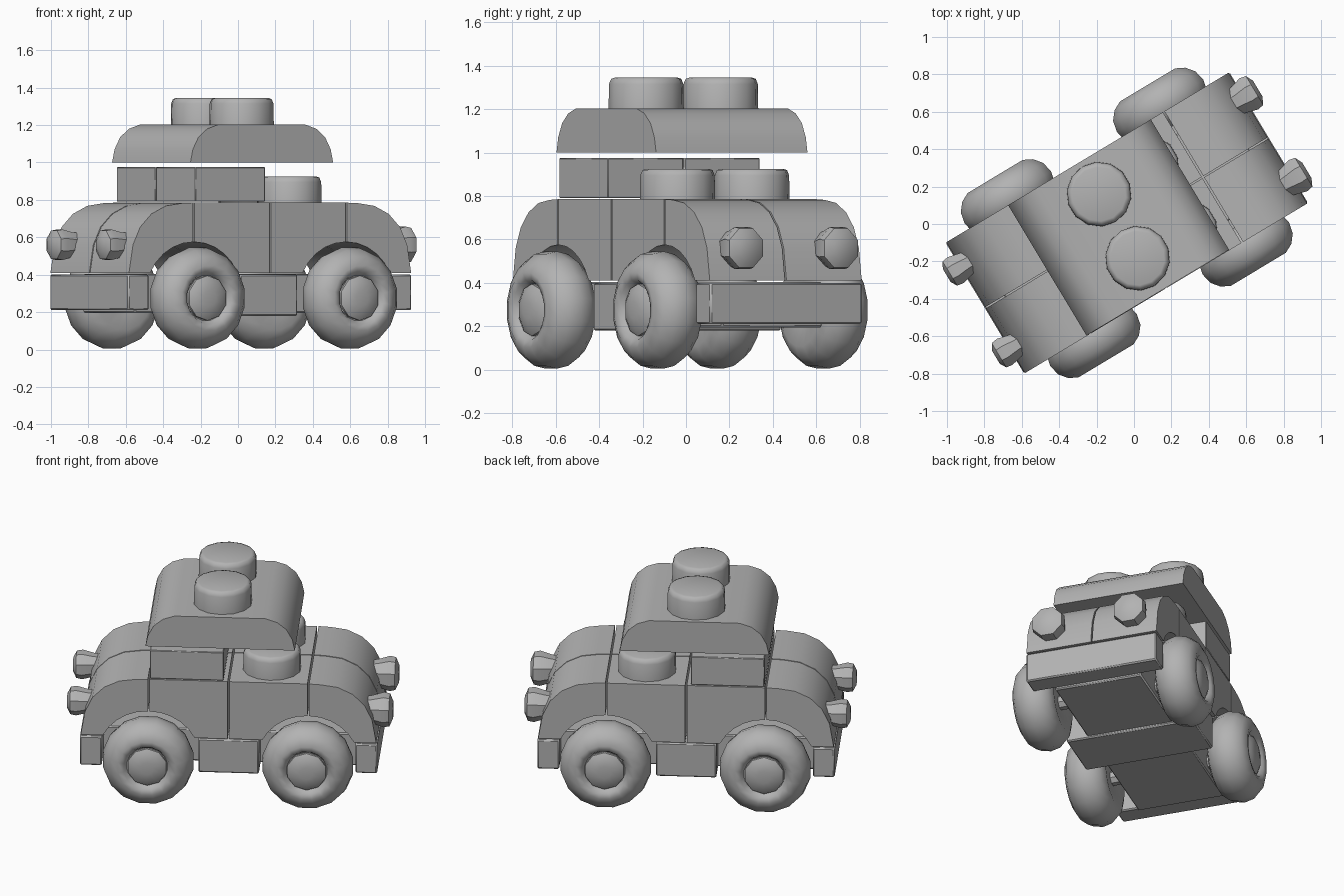
import bpy, bmesh, math
from mathutils import Matrix, Vector

if "Cube" in bpy.data.objects:
    bpy.data.objects.remove(bpy.data.objects["Cube"])

# The whole toy car is turned 31 degrees about z
PLACE = Matrix.Translation((-0.0386, 0.006, 0)) @ Matrix.Rotation(math.radians(31), 4, 'Z')
grey = bpy.data.materials.new("plain grey")
grey.diffuse_color = (0.45, 0.45, 0.45, 1)
grey.use_nodes = True
grey.node_tree.nodes["Principled BSDF"].inputs["Base Color"].default_value = grey.diffuse_color

W = 0.408     # half width
WU = 0.475    # wheel offset along the car
WZ = 0.275    # wheel centre height


def finish(name, bm, angle=40, bevel=0.0):
    bmesh.ops.recalc_face_normals(bm, faces=bm.faces)
    if bevel:
        bmesh.ops.bevel(bm, geom=[e for e in bm.edges if e.calc_face_angle(0) > 0.8],
                        offset=bevel, segments=1, affect='EDGES', profile=0.5)
    bm.transform(PLACE)
    me = bpy.data.meshes.new(name)
    bm.to_mesh(me)
    bm.free()
    for p in me.polygons:
        p.use_smooth = True
    me.set_sharp_from_angle(angle=math.radians(angle))
    me.materials.append(grey)
    ob = bpy.data.objects.new(name, me)
    bpy.context.scene.collection.objects.link(ob)
    return ob


def extrude(name, pts, v0, v1, bevel=0.0):
    """Side profile (u, z) extruded across the car."""
    bm = bmesh.new()
    a = [bm.verts.new((u, v0, z)) for u, z in pts]
    b = [bm.verts.new((u, v1, z)) for u, z in pts]
    n = len(pts)
    bm.faces.new(a)
    bm.faces.new(b[::-1])
    for i in range(n):
        bm.faces.new((a[i], b[i], b[(i + 1) % n], a[(i + 1) % n]))
    return finish(name, bm, bevel=bevel)


def box(name, u0, u1, v0, v1, z0, z1, bevel=0.008):
    return extrude(name, [(u0, z0), (u1, z0), (u1, z1), (u0, z1)], v0, v1, bevel)


def lathe(name, prof, n, origin, axis, angle=40, phase=0.5):
    """Profile (radius, height) spun about an axis."""
    bm = bmesh.new()
    rings = []
    for r, h in prof:
        rings.append([bm.verts.new((r * math.cos(2 * math.pi * (i + phase) / n),
                                    r * math.sin(2 * math.pi * (i + phase) / n), h))
                      for i in range(n)])
    for lo, hi in zip(rings, rings[1:]):
        for i in range(n):
            j = (i + 1) % n
            bm.faces.new((lo[i], lo[j], hi[j], hi[i]))
    bm.faces.new(rings[0][::-1])
    bm.faces.new(rings[-1])
    q = Vector(axis).to_track_quat('Z', 'Y').to_matrix().to_4x4()
    bm.transform(Matrix.Translation(origin) @ q)
    return finish(name, bm, angle)


def stud(name, u, v, z0, z1):
    lathe(name, [(0.174, z0), (0.172, z1 - 0.03), (0.162, z1 - 0.006), (0.145, z1)],
          14, (u, v, 0), (0, 0, 1), 50)


# Wheel arch curve, from the body underside up to the block seam
arch = []
a0 = math.asin((0.41 - WZ) / 0.30)
for k in range(6):
    a = a0 + (math.pi / 2 - a0) * k / 5
    arch.append((0.30 * math.cos(a), WZ + 0.30 * math.sin(a)))

# Body blocks, two rows wide
fender_top = [(0.55, 0.782), (0.65, 0.768), (0.74, 0.725), (0.81, 0.655),
              (0.855, 0.56), (0.88, 0.41)]
for su, end in ((1, "right"), (-1, "left")):
    fender = [(WU + 0.005, 0.785)] + fender_top + [(WU + x + 0.005, z) for x, z in arch]
    middle = ([(WU - 0.005, 0.785), (0.005, 0.785), (0.005, 0.41)]
              + [(WU - x - 0.005, z) for x, z in arch])
    for sv, row in ((1, "back"), (-1, "front")):
        v0, v1 = sorted((sv * 0.004, sv * W))
        extrude(f"fender_{end}_{row}", [(su * u, z) for u, z in fender], v0, v1)
        extrude(f"body_block_{end}_{row}", [(su * u, z) for u, z in middle], v0, v1)

        # Lamps on both ends
        r = 0.105 if su > 0 else 0.088
        lathe(f"lamp_{end}_{row}",
              [(0.07, 0.0), (r * 0.8, 0.08), (r, 0.15), (r * 0.93, 0.185), (r * 0.5, 0.205)],
              8, (su * 0.765, sv * 0.255, 0.56), (su, 0, 0), 40)

        # Wheels: rounded tyre, domed hub and axle
        c = (su * WU, sv * 0.445, WZ)
        out = (0, sv, 0)
        lathe(f"tyre_{end}_{row}",
              [(0.09, -0.11), (0.17, -0.128), (0.225, -0.105), (0.262, -0.06), (0.275, 0.0),
               (0.262, 0.06), (0.225, 0.105), (0.175, 0.13), (0.14, 0.122), (0.122, 0.09)],
              16, c, out, 60)
        lathe(f"hub_{end}_{row}", [(0.122, 0.05), (0.12, 0.105), (0.09, 0.122), (0.04, 0.13)],
              10, c, out, 50)
        lathe(f"axle_{end}_{row}", [(0.045, -0.24), (0.045, -0.1)], 8, c, out)

    # Bumpers
    u0, u1 = sorted((su * 0.755, su * 0.885))
    box(f"bumper_{end}", u0, u1, -W, W, 0.21, 0.40)

# Chassis
box("chassis_spine", -0.76, 0.76, -0.27, 0.27, 0.195, 0.405)
box("chassis_middle", -0.18, 0.18, -W + 0.01, W - 0.01, 0.18, 0.40)

# Cabin blocks
box("cabin_block_back", -0.467, -0.03, 0.004, W, 0.79, 0.975, 0.004)
box("cabin_block_front", -0.467, -0.03, -W, -0.004, 0.79, 0.975, 0.004)

# Curved roof slab
roof = [(-0.495, 1.0), (-0.48, 1.07), (-0.445, 1.135), (-0.39, 1.18), (-0.32, 1.203),
        (0.22, 1.203), (0.29, 1.18), (0.345, 1.135), (0.38, 1.07), (0.395, 1.0)]
extrude("roof", roof, -W + 0.003, W)

# Studs on the roof and on the body
for v, row in ((0.2, "back"), (-0.2, "front")):
    stud(f"roof_stud_{row}", -0.048, v + 0.008, 1.19, 1.345)
    stud(f"body_stud_{row}", 0.245, v, 0.77, 0.925)
